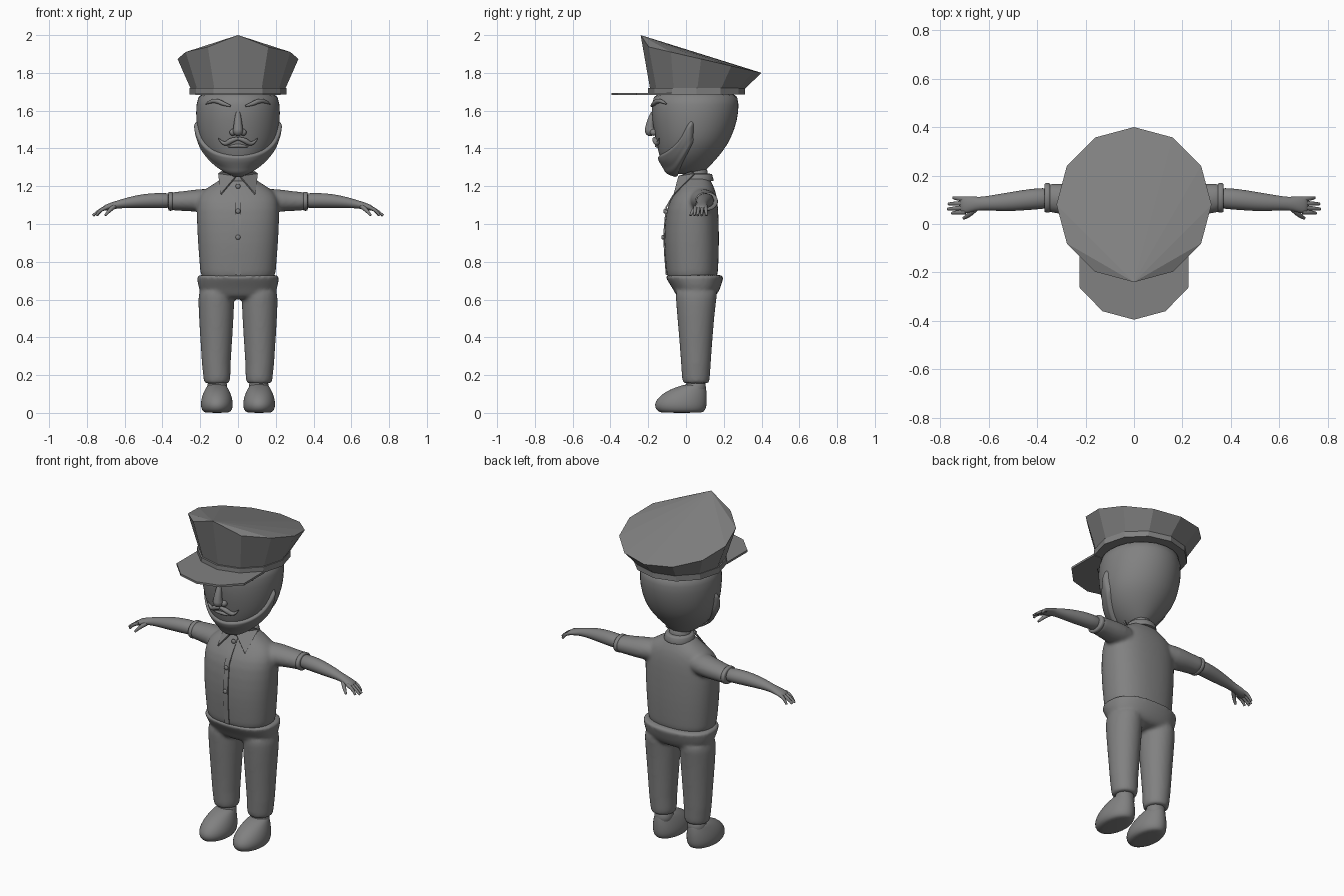
import bpy, bmesh, math
from mathutils import Vector

old = bpy.data.objects.get("Cube")
if old:
    bpy.data.objects.remove(old, do_unlink=True)

grey = bpy.data.materials.new("plain grey")
grey.use_nodes = True
grey.diffuse_color = (0.22, 0.22, 0.22, 1)
grey.node_tree.nodes["Principled BSDF"].inputs["Base Color"].default_value = grey.diffuse_color


def select(objs):
    bpy.ops.object.select_all(action='DESELECT')
    for o in objs:
        o.select_set(True)
    bpy.context.view_layer.objects.active = objs[0]


def finish(ob, smooth=True):
    """Apply modifiers, assign the material, set shading."""
    select([ob])
    bpy.ops.object.convert(target='MESH')
    ob = bpy.context.object
    ob.data.materials.clear()
    ob.data.materials.append(grey)
    if smooth:
        bpy.ops.object.shade_smooth_by_angle(angle=math.radians(50))
    return ob


def mesh(name, verts, faces, smooth=True, subsurf=0, thick=0):
    me = bpy.data.meshes.new(name)
    me.from_pydata([tuple(v) for v in verts], [], faces)
    bm = bmesh.new()
    bm.from_mesh(me)
    bmesh.ops.recalc_face_normals(bm, faces=bm.faces)
    bm.to_mesh(me)
    bm.free()
    ob = bpy.data.objects.new(name, me)
    bpy.context.collection.objects.link(ob)
    if thick:
        ob.modifiers.new("thickness", 'SOLIDIFY').thickness = thick
    if subsurf:
        ob.modifiers.new("round", 'SUBSURF').levels = subsurf
    return finish(ob, smooth)


def grid_faces(rows, n, closed=True):
    cols = n if closed else n - 1
    return [(r * n + i, r * n + (i + 1) % n, (r + 1) * n + (i + 1) % n, (r + 1) * n + i)
            for r in range(rows - 1) for i in range(cols)]


def loft(name, rings, axis='z', n=20, power=1.0, subsurf=1, smooth=True):
    """Rings are (position on axis, centre 1, centre 2, radius 1, radius 2)."""
    verts = []
    for t, c1, c2, r1, r2 in rings:
        for i in range(n):
            a = math.tau * i / n
            c, s = math.cos(a), math.sin(a)
            u = c1 + r1 * math.copysign(abs(c) ** power, c)
            v = c2 + r2 * math.copysign(abs(s) ** power, s)
            verts.append((u, v, t) if axis == 'z' else (t, u, v))
    last = (len(rings) - 1) * n
    faces = grid_faces(len(rings), n)
    faces += [tuple(range(n)), tuple(range(last, last + n))]
    return mesh(name, verts, faces, smooth, subsurf)


def body(rows, x=0):
    """Turn (z, half width, front y, back y) rows into rings."""
    return [(z, x, (f + b) / 2, w, (b - f) / 2) for z, w, f, b in rows]


def tube(name, points, radii):
    cu = bpy.data.curves.new(name, 'CURVE')
    cu.dimensions = '3D'
    cu.bevel_depth = 1
    cu.bevel_resolution = 3
    cu.use_fill_caps = True
    sp = cu.splines.new('NURBS')
    sp.points.add(len(points) - 1)
    for p, co, r in zip(sp.points, points, radii):
        p.co = (*co, 1)
        p.radius = r
    sp.order_u = 3
    sp.use_endpoint_u = True
    sp.resolution_u = 6
    ob = bpy.data.objects.new(name, cu)
    bpy.context.collection.objects.link(ob)
    return finish(ob)


def ball(name, loc, size):
    bpy.ops.mesh.primitive_uv_sphere_add(segments=20, ring_count=12, location=loc)
    ob = bpy.context.object
    ob.name = name
    ob.scale = size
    return finish(ob)


def fuse(objs, name, voxel=0.01):
    """Blend overlapping parts into one soft skin."""
    select(objs)
    bpy.ops.object.join()
    ob = bpy.context.object
    ob.name = name
    m = ob.modifiers.new("skin", 'REMESH')
    m.mode, m.voxel_size = 'VOXEL', voxel
    s = ob.modifiers.new("soften", 'SMOOTH')
    s.factor, s.iterations = 0.5, 6
    return finish(ob)


# Head
HEAD = [(1.262, .04, -.07, .08), (1.28, .075, -.1, .1), (1.335, .14, -.135, .155), (1.39, .18, -.15, .2),
        (1.45, .21, -.163, .24), (1.55, .225, -.183, .275), (1.63, .224, -.185, .283), (1.72, .21, -.17, .275)]
loft("head", body(HEAD), n=24)


def head_row(z):
    z = min(max(z, HEAD[0][0]), HEAD[-1][0])
    for a, b in zip(HEAD, HEAD[1:]):
        if z <= b[0]:
            k = (z - a[0]) / (b[0] - a[0])
            return [p + (q - p) * k for p, q in zip(a, b)]


def face_point(x, z, out=0):
    _, w, f, b = head_row(z)
    return (x, (f + b) / 2 - (b - f) / 2 * math.sqrt(1 - (x / w) ** 2) - out, z)


# Beard: a raised patch hugging the jaw from one sideburn to the other
EDGE = [(0, 1.365, 1.262), (25, 1.375, 1.262), (45, 1.39, 1.264), (60, 1.42, 1.275),
        (72, 1.46, 1.31), (80, 1.53, 1.35), (86, 1.555, 1.4), (90, 1.53, 1.44)]
columns = [(-a, t, b) for a, t, b in EDGE[:0:-1]] + EDGE
ROWS = 9
verts = []
for ang, top, low in columns:
    a = math.radians(ang)
    for j in range(ROWS):
        k = j / (ROWS - 1)
        z, w, f, b = head_row(low + (top - low) * k)
        puff = -.008 if j in (0, ROWS - 1) or abs(ang) == 90 else .016
        verts.append(((w + puff) * math.sin(a), (f + b) / 2 - ((b - f) / 2 + puff) * math.cos(a),
                      z - (.012 if j < 2 else 0)))
mesh("beard", verts, grid_faces(len(columns), ROWS, closed=False), subsurf=2)

# Face
tube("nose_bridge", [face_point(0, 1.59, -.01), face_point(0, 1.55, .005), face_point(0, 1.5, .02)], [.012, .02, .026])
ball("nose_tip", face_point(0, 1.495, .018), (.027, .028, .03))
tube("lips", [face_point(x, 1.415 - abs(x) * .1) for x in (-.055, -.025, 0, .025, .055)],
     [.003, .009, .01, .009, .003])
for s, side in ((1, "left"), (-1, "right")):
    ball(side + "_nostril", face_point(s * .027, 1.485, .002), (.018, .02, .018))
    tube(side + "_brow", [face_point(s * x, z, .002) for x, z in
                          ((.04, 1.625), (.075, 1.635), (.11, 1.652), (.145, 1.65), (.17, 1.635))],
         [.005, .012, .013, .01, .003])
    tube(side + "_moustache", [face_point(s * x, z, .006) for x, z in
                               ((0, 1.452), (.03, 1.447), (.06, 1.425), (.085, 1.43), (.105, 1.455))],
         [.008, .015, .013, .008, .002])

# Cap: twelve-sided band, flared crown with a peaked front, flat visor
N = 12


def ring12(r, cy, height):
    pts = [(r * math.sin(math.tau * i / N), cy - r * math.cos(math.tau * i / N)) for i in range(N)]
    return [(x, y, height(y)) for x, y in pts]


lower = ring12(.25, .06, lambda y: 1.715)
upper = ring12(.32, .08, lambda y: 1.892 - .23 * y)
upper[0] = (0, -.24, 2.0)
mesh("cap_crown", lower + upper, grid_faces(2, N) + [tuple(range(N))]
     + [(N, N + i, N + i + 1) for i in range(1, N - 1)], smooth=False)
loft("cap_band", [(z, 0, .055, .257, .257) for z in (1.685, 1.72)], n=N, subsurf=0, smooth=False)
outline = [(0, -.395), (.13, -.36), (.225, -.262), (.225, -.07), (-.225, -.07), (-.225, -.262), (-.13, -.36)]
mesh("cap_visor", [(x, y, 1.694) for x, y in outline], [tuple(range(7))], smooth=False, thick=.012)

# Neck and collar
loft("neck", [(z, 0, .055, .062, .062) for z in (1.19, 1.24, 1.32)])
loft("collar_band", [(z, 0, .06, r, r) for z, r in ((1.225, .09), (1.23, .088), (1.262, .08), (1.268, .078))])
for s, side in ((1, "left"), (-1, "right")):
    mesh(side + "_collar_flap", [(s * .1, .05, 1.265), (s * .008, -.035, 1.25), (s * .088, -.06, 1.155),
                                 (s * .085, .03, 1.28)], [(0, 1, 2), (0, 3, 1)], smooth=False, thick=.008)

# Shirt: torso and sleeves blended together
TORSO = [(.7, .195, -.1, .165), (.73, .2, -.104, .17), (.85, .21, -.114, .175), (.95, .217, -.117, .176),
         (1.09, .222, -.105, .172), (1.15, .21, -.07, .163), (1.19, .17, -.04, .152), (1.22, .115, -.022, .135),
         (1.255, .07, -.005, .12)]
parts = [loft("torso", body(TORSO), n=24, power=.85)]
for s in (1, -1):
    parts.append(loft("sleeve", [(s * x, y, z, ry, rz) for x, y, z, ry, rz in
                                 ((.08, .075, 1.13, .07, .055), (.2, .09, 1.125, .076, .064),
                                  (.27, .1, 1.122, .066, .054), (.35, .108, 1.12, .06, .049),
                                  (.362, .108, 1.12, .06, .049))], 'x'))
fuse(parts, "shirt")
front = [(r[0], r[2]) for r in TORSO[1:-1]]
mesh("button_placket", [(x, y - .003, z) for z, y in front for x in (-.015, .015)],
     grid_faces(len(front), 2, closed=False), thick=.008)
for i, (y, z) in enumerate(((-.042, 1.2), (-.112, 1.068), (-.123, .93))):
    ball("button_%d" % (i + 1), (0, y, z), (.013, .008, .013))

# Trousers: hips and legs blended together
parts = [loft("hips", body([(.6, .13, -.035, .14), (.625, .19, -.055, .165), (.66, .211, -.072, .183),
                            (.7, .217, -.1, .195), (.725, .22, -.112, .202), (.732, .219, -.112, .202)]),
              n=24, power=.85)]
for s in (1, -1):
    parts.append(loft("leg", body([(.155, .07, -.02, .125), (.16, .071, -.021, .126), (.35, .083, -.033, .138),
                                   (.53, .095, -.05, .153), (.62, .097, -.056, .165), (.66, .09, -.06, .17)],
                                  s * .115)))
    for v in parts[-1].data.vertices:
        v.co.x -= s * .003 * (v.co.z < .2)
fuse(parts, "trousers")

# Arms, hands, ankles and shoes
for s, side in ((1, "left"), (-1, "right")):
    loft(side + "_sleeve_cuff", [(s * x, .108, 1.12, r, r - .011) for x, r in
                                 ((.345, .058), (.347, .062), (.368, .062), (.37, .058))], 'x')
    loft(side + "_arm", [(s * x, y, z, ry, rz) for x, y, z, ry, rz in
                         ((.33, .108, 1.123, .045, .04), (.42, .103, 1.125, .044, .041),
                          (.5, .093, 1.122, .041, .038), (.58, .087, 1.114, .033, .029),
                          (.64, .084, 1.103, .026, .021), (.675, .082, 1.094, .034, .019),
                          (.705, .078, 1.085, .036, .016), (.72, .077, 1.08, .03, .01))], 'x')
    for name, base, tip, drop in (("index", .05, .045, .75), ("middle", .068, .062, .768),
                                  ("ring", .086, .083, .765), ("little", .103, .108, .745)):
        tube(side + "_" + name + "_finger",
             [(s * .695, base, 1.087), (s * .73, (base + tip) / 2, 1.078), (s * drop, tip, 1.045)],
             [.011, .0095, .006])
    tube(side + "_thumb", [(s * .655, .065, 1.093), (s * .68, .035, 1.075), (s * .703, .024, 1.045)],
         [.013, .011, .006])
    loft(side + "_ankle", [(z, s * .11, .052, .054, .054) for z in (.09, .13, .18)])
    loft(side + "_shoe", body([(.0, .055, -.125, .08), (.006, .075, -.15, .098), (.03, .086, -.168, .11),
                               (.06, .086, -.165, .112), (.095, .077, -.135, .112), (.125, .063, -.085, .108),
                               (.143, .052, -.03, .105), (.152, .04, -.005, .092)], s * .112))
